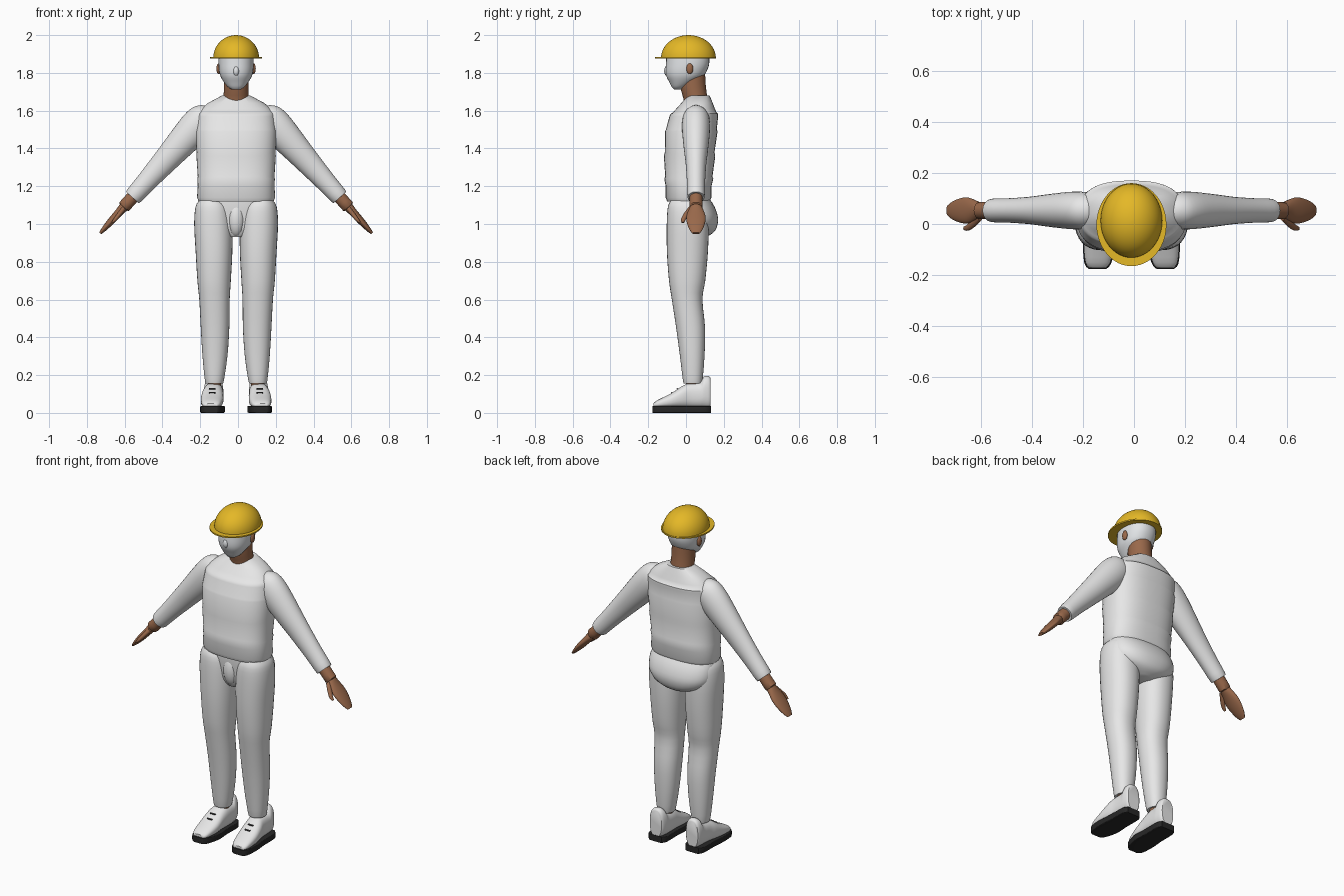
import bpy
import bmesh
from math import cos, sin, pi, radians
from mathutils import Matrix, Vector

CX = -0.01  # body centre line


def material(name, colour):
    mat = bpy.data.materials.new(name)
    mat.use_nodes = True
    mat.diffuse_color = (*colour, 1)
    shader = next(n for n in mat.node_tree.nodes if n.type == 'BSDF_PRINCIPLED')
    shader.inputs["Base Color"].default_value = (*colour, 1)
    return mat


def finish(name, mat, bm):
    """Turn a bmesh into a smooth shaded object that keeps hard edges."""
    bmesh.ops.recalc_face_normals(bm, faces=bm.faces)
    mesh = bpy.data.meshes.new(name)
    bm.to_mesh(mesh)
    bm.free()
    mesh.materials.append(mat)
    mesh.shade_smooth()
    mesh.set_sharp_from_angle(angle=radians(42))
    obj = bpy.data.objects.new(name, mesh)
    bpy.context.scene.collection.objects.link(obj)
    return obj


def refine(rings, steps):
    """Insert in-between rings along a smooth curve."""
    pts = [Vector(r) for r in rings]
    out = []
    for i in range(len(pts) - 1):
        before, a, b, after = pts[max(i - 1, 0)], pts[i], pts[i + 1], pts[min(i + 2, len(pts) - 1)]
        for k in range(steps):
            t = k / steps
            slope_a, slope_b = (b - before) / 2, (after - a) / 2
            bend = slope_a * (t - 2 * t**2 + t**3) + slope_b * (t**3 - t**2)
            out.append(a + (b - a) * (3 * t**2 - 2 * t**3) + bend)
    return out + [pts[-1]]


def upright(t, a, b):
    return CX + a, b, t


def loft(name, mat, rings, place=upright, power=2.0, steps=3, sides=32):
    """Skin rounded sections (t, a_min, a_max, b_min, b_max) laid along t."""
    bm = bmesh.new()
    loops = []
    for t, a0, a1, b0, b1 in refine(rings, steps):
        loop = []
        for i in range(sides):
            c, s = cos(2 * pi * i / sides), sin(2 * pi * i / sides)
            u = abs(c) ** (2 / power) * (1 if c > 0 else -1)
            v = abs(s) ** (2 / power) * (1 if s > 0 else -1)
            a, b = (a0 + a1 + (a1 - a0) * u) / 2, (b0 + b1 + (b1 - b0) * v) / 2
            loop.append(bm.verts.new(place(t, a, b)))
        loops.append(loop)
    for low, high in zip(loops, loops[1:]):
        for i in range(sides):
            j = (i + 1) % sides
            bm.faces.new((low[i], low[j], high[j], high[i]))
    bm.faces.new(loops[0])
    bm.faces.new(loops[-1])
    return finish(name, mat, bm)


def centred(rings):
    return [(z, -half, half, front, back) for z, half, front, back in rings]


def ball(name, mat, centre, size):
    bm = bmesh.new()
    bmesh.ops.create_uvsphere(bm, u_segments=24, v_segments=14, radius=1,
                              matrix=Matrix.Translation(centre) @ Matrix.Diagonal((*size, 1)))
    return finish(name, mat, bm)


def plate(name, mat, centre, size, tilt):
    bm = bmesh.new()
    bmesh.ops.create_cube(bm, size=1, matrix=Matrix.Translation(centre)
                          @ Matrix.Rotation(tilt, 4, 'X') @ Matrix.Diagonal((*size, 1)))
    return finish(name, mat, bm)


if "Cube" in bpy.data.objects:
    bpy.data.objects.remove(bpy.data.objects["Cube"])

white = material("white cloth", (0.8, 0.8, 0.8))
face = material("pale face", (0.76, 0.78, 0.8))
skin = material("brown skin", (0.32, 0.14, 0.07))
yellow = material("helmet yellow", (0.78, 0.48, 0.02))
black = material("black rubber", (0.02, 0.02, 0.02))

# Torso with soft horizontal folds
loft("torso", white, centred([
    (1.12, .198, -.1, .125), (1.14, .207, -.108, .135), (1.2, .203, -.108, .135),
    (1.24, .205, -.115, .145), (1.25, .203, -.11, .14), (1.36, .21, -.117, .155),
    (1.38, .209, -.112, .151), (1.49, .215, -.112, .167), (1.5, .213, -.106, .163),
    (1.57, .207, -.088, .17), (1.585, .204, -.08, .17), (1.59, .2, -.07, .162),
    (1.61, .185, -.052, .153), (1.64, .15, -.025, .142), (1.68, .075, .01, .125)]),
    power=2.5, steps=1, sides=48)

# Hips, seat and front panel of the trousers
loft("hips", white, centred([
    (.93, .05, -.05, .1), (.95, .11, -.06, .14), (.98, .17, -.07, .162),
    (1.03, .2, -.075, .17), (1.09, .203, -.08, .152), (1.14, .195, -.08, .12)]), power=2.3)
ball("trouser_fly", white, (CX, -.035, 1.03), (.05, .055, .1))

# Neck and head
loft("neck", skin, centred([
    (1.62, .075, -.01, .115), (1.66, .067, -.013, .114), (1.73, .065, -.03, .105),
    (1.82, .065, -.03, .1)]))
loft("head", face, centred([
    (1.712, .022, -.063, -.03), (1.725, .043, -.075, .0), (1.75, .064, -.088, .045),
    (1.78, .082, -.103, .09), (1.81, .09, -.108, .11), (1.85, .093, -.106, .123),
    (1.9, .09, -.1, .12), (1.93, .07, -.07, .1)]), power=2.2)
ball("nose", face, (CX, -.1, 1.81), (.016, .016, .026))

# Hard hat: dome over a thin brim that reaches forward
dome = []
for i in range(13):
    angle = pi / 2 * i / 12.2
    r = cos(angle)
    dome.append((1.88 + .12 * sin(angle), .121 * r, .013 - .145 * r, .013 + .145 * r))
loft("helmet_dome", yellow, centred(dome), steps=1, sides=48)
loft("helmet_brim", yellow, centred([(1.876, .137, -.165, .16), (1.884, .137, -.165, .16)]),
     steps=1, sides=48)

for side, label in ((1, "left"), (-1, "right")):
    along = Vector((.668, 0, -.744))
    across = Vector((.744, 0, .668))

    def limb(t, a, b):
        p = Vector((.195, 0, 1.535)) + along * t + across * a
        return CX + side * p.x, b, p.z

    def outward(t, a, b):
        return CX + side * a, b, t

    def lengthwise(t, a, b):
        return CX + side * a, t, b

    # Sleeve and hand
    def arm_rings(rings):
        return [(t, -thick, thick, .053 - wide, .053 + wide) for t, thick, wide in rings]

    loft(label + "_sleeve", white, arm_rings([
        (-.095, .02, .02), (-.08, .052, .045), (-.04, .08, .068), (.02, .088, .074),
        (.1, .083, .071), (.2, .073, .063), (.3, .064, .054), (.42, .054, .048),
        (.52, .048, .046), (.53, .04, .04)]), place=limb)
    loft(label + "_wristband", skin, arm_rings([
        (.5, .034, .034), (.565, .034, .034), (.595, .034, .034), (.6, .028, .03)]),
        place=limb, steps=1)
    loft(label + "_hand", skin, arm_rings([
        (.59, .027, .028), (.63, .022, .042), (.67, .02, .051), (.71, .018, .048),
        (.755, .013, .036), (.785, .007, .02)]), place=limb)
    loft(label + "_thumb", skin, [
        (.6, -.018, .008, .012, .045), (.64, -.02, .004, -.012, .025),
        (.675, -.02, .0, -.026, .0), (.7, -.015, -.005, -.024, -.01)], place=limb, sides=16)

    # Trouser leg
    loft(label + "_leg", white, [
        (1.125, .07, .195, -.08, .09), (1.09, .035, .215, -.096, .11),
        (1., .02, .222, -.102, .12), (.85, .02, .214, -.101, .116),
        (.7, .028, .205, -.09, .102), (.6, .034, .195, -.075, .087),
        (.45, .036, .187, -.052, .101), (.3, .046, .178, -.032, .098),
        (.17, .065, .165, -.016, .087), (.158, .072, .158, -.01, .08)], place=outward, power=2.2)
    loft(label + "_ankle", skin, [
        (.1, .08, .15, .0, .075), (.165, .08, .15, .0, .075)], place=outward, steps=1)

    # Shoe with raised heel tab, sole and lace marks
    loft(label + "_shoe", white, [
        (-.172, .1, .165, .025, .05), (-.15, .083, .18, .025, .068),
        (-.08, .068, .187, .025, .103), (-.02, .068, .182, .025, .142),
        (.02, .067, .173, .025, .158), (.075, .067, .17, .025, .165),
        (.095, .068, .17, .025, .193), (.12, .074, .166, .025, .195),
        (.13, .082, .16, .03, .185)], place=lengthwise, power=2.5)
    loft(label + "_sole", black, [
        (-.177, .1, .165, .0, .035), (-.155, .08, .184, .0, .037),
        (-.08, .06, .19, .0, .037), (.0, .064, .184, .0, .037),
        (.1, .064, .182, .0, .037), (.132, .08, .165, .0, .037)],
        place=lengthwise, power=12, sides=40)
    for y, z in ((-.075, .107), (-.045, .127)):
        plate(label + "_lace", black, (CX + side * .126, y, z), (.034, .008, .006), radians(32))

    # Ear
    ball(label + "_ear", skin, (CX + side * .092, .02, 1.822), (.012, .018, .029))
